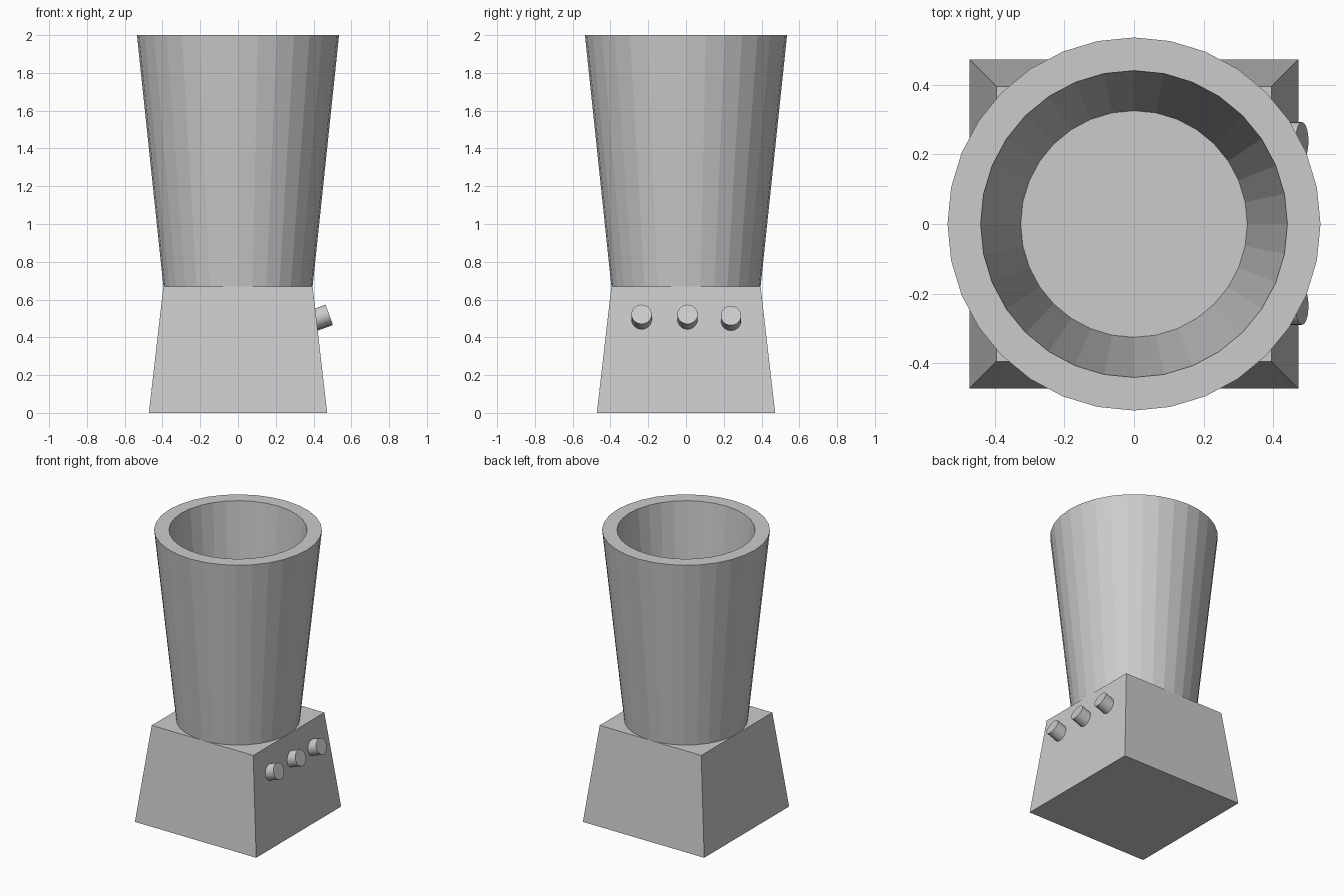
import bpy, bmesh, math
from mathutils import Matrix, Vector

old = bpy.data.objects.get("Cube")
if old:
    bpy.data.objects.remove(old, do_unlink=True)

grey = bpy.data.materials.new("plain_grey")
grey.use_nodes = True
colour = (0.6, 0.6, 0.6, 1)
grey.diffuse_color = colour
grey.node_tree.nodes["Principled BSDF"].inputs["Base Color"].default_value = colour

BASE_TOP = 0.67


def finish(bm, name):
    bmesh.ops.recalc_face_normals(bm, faces=bm.faces)
    mesh = bpy.data.meshes.new(name)
    bm.to_mesh(mesh)
    bm.free()
    mesh.materials.append(grey)
    obj = bpy.data.objects.new(name, mesh)
    bpy.context.collection.objects.link(obj)
    return obj


# Tapered square base
bm = bmesh.new()
bmesh.ops.create_cube(bm, size=1)
for v in bm.verts:
    top = v.co.z > 0
    half = 0.395 if top else 0.472
    v.co = Vector((math.copysign(half, v.co.x), math.copysign(half, v.co.y),
                   BASE_TOP if top else 0))
finish(bm, "motor_base")

# Flared jug: outer wall, flat rim, inner wall, floor just above the base
bm = bmesh.new()
SIDES = 32
rings = []
for radius, z in [(0.395, BASE_TOP), (0.535, 2), (0.44, 2), (0.325, BASE_TOP + 0.005)]:
    rings.append([bm.verts.new((radius * math.sin(a), radius * math.cos(a), z))
                  for a in (math.tau * i / SIDES for i in range(SIDES))])
for low, high in zip(rings, rings[1:]):
    for i in range(SIDES):
        j = (i + 1) % SIDES
        bm.faces.new((low[i], low[j], high[j], high[i]))
bm.faces.new(rings[0])
bm.faces.new(rings[-1])
finish(bm, "jug")

# Row of three tilted knobs on the left face
LENGTH = 0.14
axis = Vector((math.cos(math.radians(20)), 0, math.sin(math.radians(20))))
turn = axis.to_track_quat("Z", "Y").to_matrix().to_4x4()
knobs = [("front", -0.235, 0.522), ("middle", 0.008, 0.522), ("back", 0.238, 0.515)]
for label, y, z in knobs:
    bm = bmesh.new()
    centre = Vector((0.482, y, z)) - axis * LENGTH / 2
    bmesh.ops.create_cone(bm, cap_ends=True, segments=SIDES, radius1=0.054,
                          radius2=0.054, depth=LENGTH,
                          matrix=Matrix.Translation(centre) @ turn)
    finish(bm, label + "_knob")
